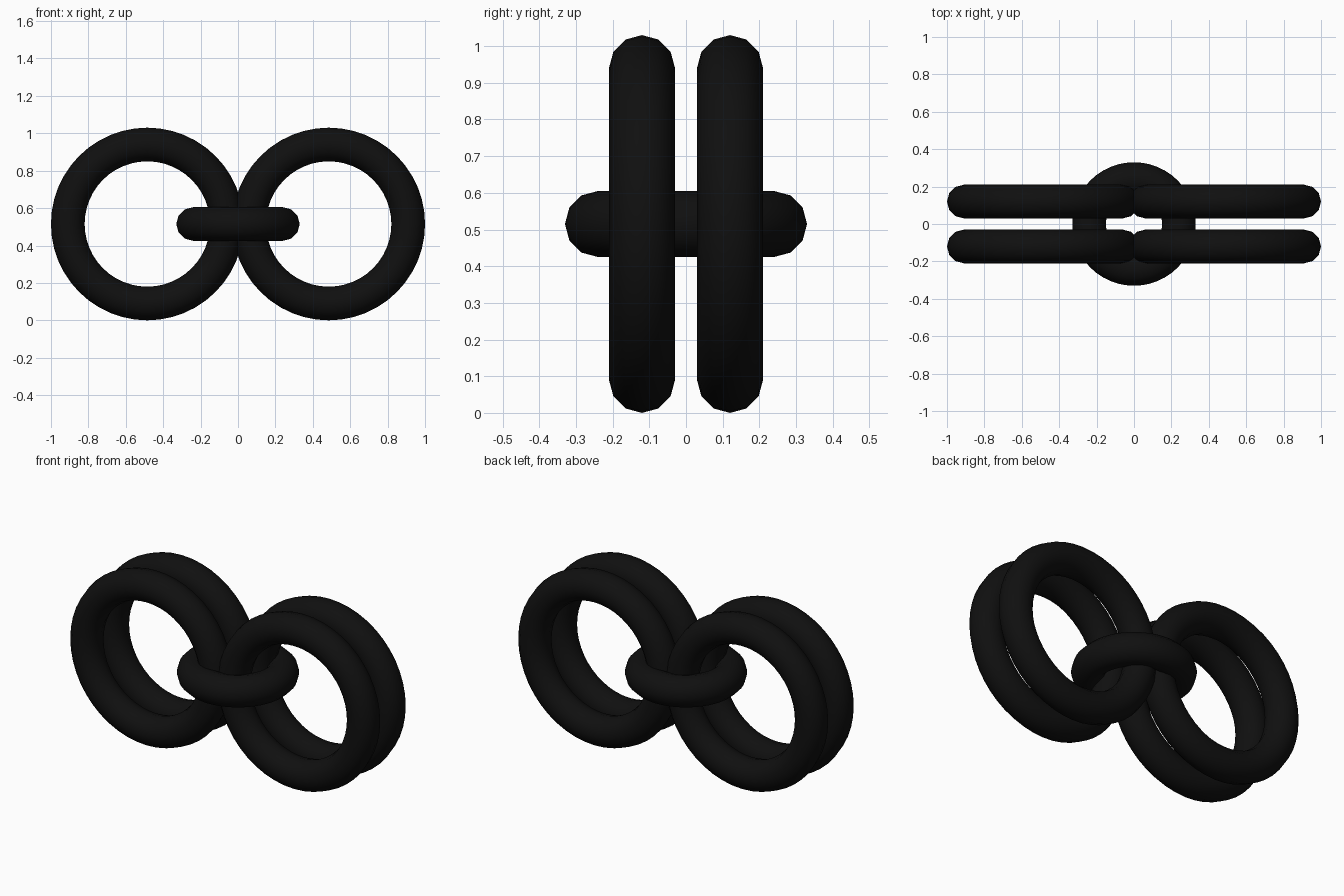
import bpy, math

if "Cube" in bpy.data.objects:
    bpy.data.objects.remove(bpy.data.objects["Cube"])

TUBE = 0.09
MID_Z = 0.515

black = bpy.data.materials.new("black")
black.diffuse_color = (0.005, 0.005, 0.005, 1)
black.use_nodes = True
black.node_tree.nodes["Principled BSDF"].inputs["Base Color"].default_value = black.diffuse_color


def ring(name, location, major, rotation=(0, 0, 0)):
    bpy.ops.mesh.primitive_torus_add(
        major_segments=48, minor_segments=12,
        major_radius=major, minor_radius=TUBE,
        location=location, rotation=rotation)
    obj = bpy.context.object
    obj.name = name
    obj.data.materials.append(black)
    bpy.ops.object.shade_smooth()
    return obj


# Two pairs of large upright rings
for side, x in (("left", -0.485), ("right", 0.485)):
    for depth, y in (("front", -0.12), ("back", 0.12)):
        ring(f"{side}_{depth}_ring", (x, y, MID_Z), 0.425, (math.pi / 2, 0, 0))

# Small horizontal ring linking the pairs
ring("linking_ring", (0, 0, MID_Z), 0.24)
